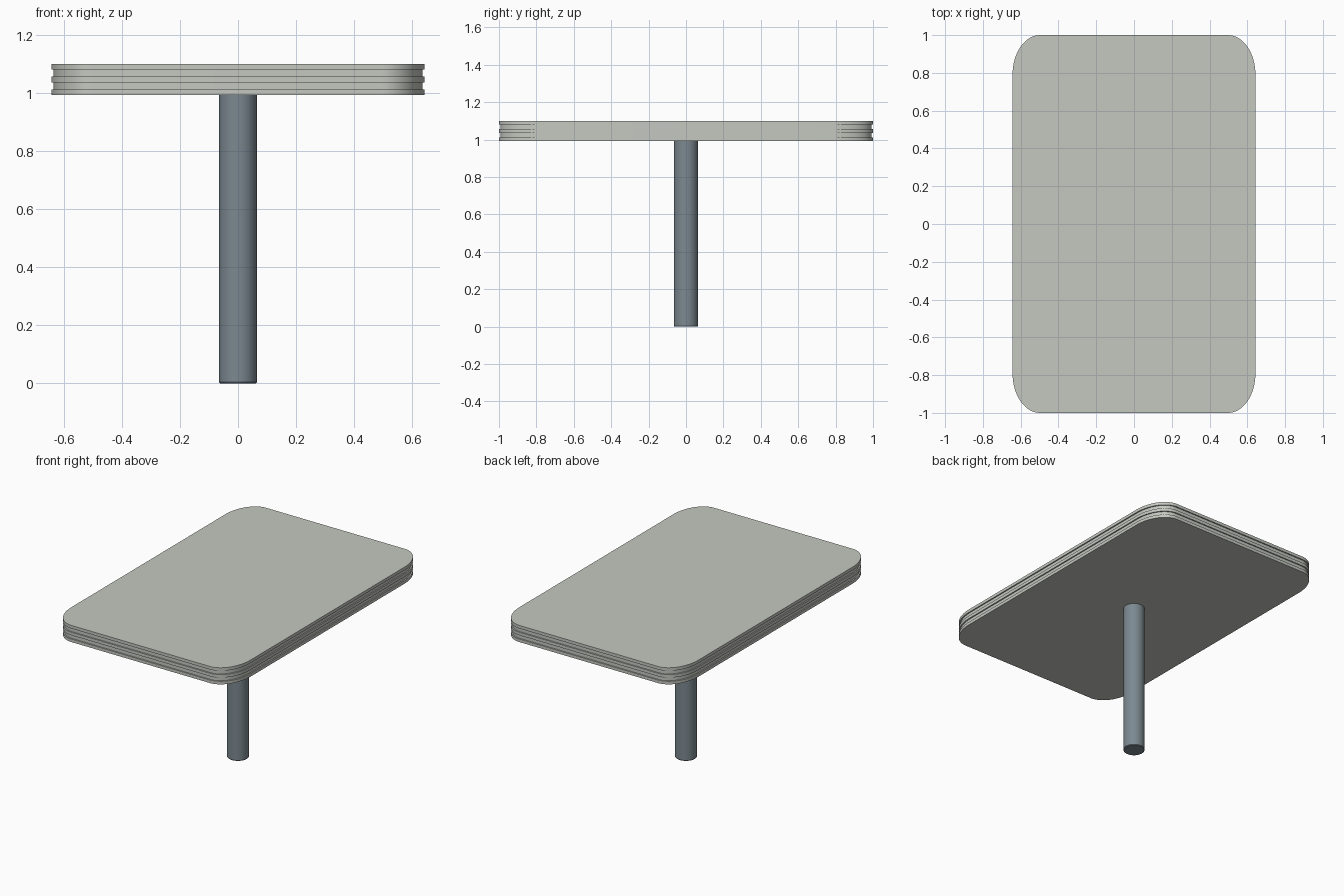
import bpy, bmesh, math

if "Cube" in bpy.data.objects:
    bpy.data.objects.remove(bpy.data.objects["Cube"])

HX, HY = 0.643, 1.0      # half size of the table top
RX, RY = 0.145, 0.21     # elliptical corner radii
STEPS = 16


def material(name, color):
    m = bpy.data.materials.new(name)
    m.diffuse_color = (*color, 1)
    m.use_nodes = True
    m.node_tree.nodes["Principled BSDF"].inputs["Base Color"].default_value = m.diffuse_color
    return m


def outline(inset):
    # Rounded rectangle with stretched corners
    pts = []
    for q, (sx, sy) in enumerate([(1, 1), (-1, 1), (-1, -1), (1, -1)]):
        for i in range(STEPS + 1):
            a = math.pi / 2 * (q + i / STEPS)
            pts.append((sx * (HX - RX) + (RX - inset) * math.cos(a),
                        sy * (HY - RY) + (RY - inset) * math.sin(a)))
    return pts


def circle(r, n=48):
    return [(r * math.cos(2 * math.pi * i / n), r * math.sin(2 * math.pi * i / n))
            for i in range(n)]


def loft(name, sections, mat):
    # Stack outlines at given heights, cap both ends
    bm = bmesh.new()
    rings = [[bm.verts.new((x, y, z)) for x, y in pts] for pts, z in sections]
    n = len(rings[0])
    for a, b in zip(rings, rings[1:]):
        for i in range(n):
            j = (i + 1) % n
            bm.faces.new((a[i], a[j], b[j], b[i]))
    bm.faces.new(rings[0][::-1])
    bm.faces.new(rings[-1])
    bmesh.ops.recalc_face_normals(bm, faces=bm.faces)
    me = bpy.data.meshes.new(name)
    bm.to_mesh(me)
    bm.free()
    ob = bpy.data.objects.new(name, me)
    bpy.context.collection.objects.link(ob)
    me.materials.append(mat)
    bpy.ops.object.select_all(action='DESELECT')
    bpy.context.view_layer.objects.active = ob
    ob.select_set(True)
    bpy.ops.object.shade_smooth_by_angle(angle=math.radians(30))
    return ob


# Table top: three layers separated by two shallow grooves
groove = 0.008
profile = [(0, 0.992), (0, 1.012), (groove, 1.012), (groove, 1.036), (0, 1.036),
           (0, 1.056), (groove, 1.056), (groove, 1.08), (0, 1.08), (0, 1.1)]
loft("table_top", [(outline(d), z) for d, z in profile],
     material("pale_grey", (0.56, 0.58, 0.53)))

# Central column with a softened foot edge
foot = [(0.062, 0.0), (0.065, 0.004), (0.065, 0.992)]
loft("column", [(circle(r), z) for r, z in foot],
     material("slate_grey", (0.2, 0.25, 0.28)))
